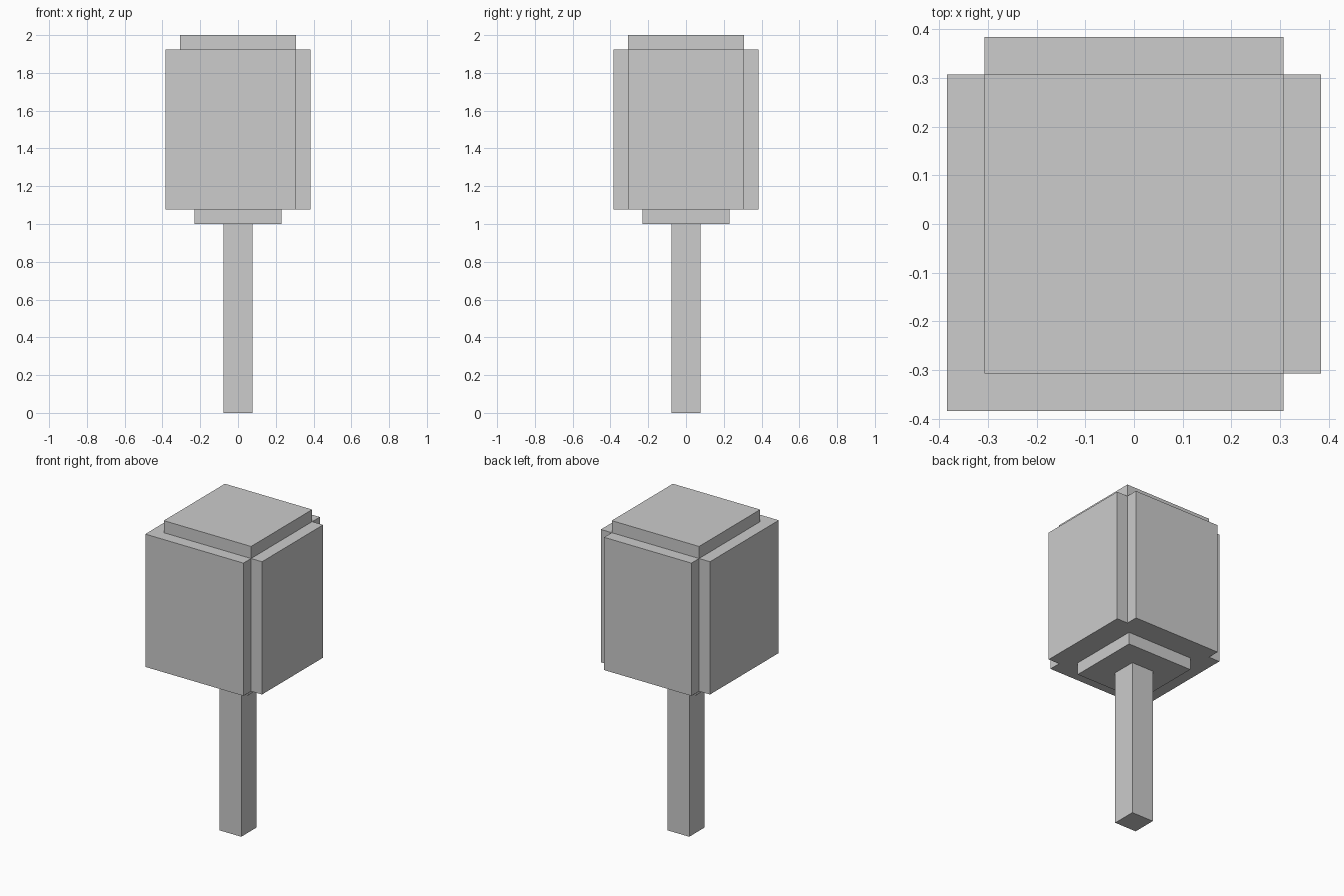
import bpy
import bmesh

U = 1 / 13  # block unit

cube = bpy.data.objects.get("Cube")
if cube:
    bpy.data.objects.remove(cube, do_unlink=True)

grey = bpy.data.materials.new("light_grey")
grey.use_nodes = True
colour = (0.604, 0.604, 0.604, 1)
grey.diffuse_color = colour
grey.node_tree.nodes["Principled BSDF"].inputs["Base Color"].default_value = colour


def prism(name, outline, bottom, top):
    """Extrude a plan outline between two heights, all in block units."""
    bm = bmesh.new()
    base = bm.faces.new([bm.verts.new((x * U, y * U, bottom * U)) for x, y in outline])
    extruded = bmesh.ops.extrude_face_region(bm, geom=[base], use_keep_orig=True)["geom"]
    verts = [v for v in extruded if isinstance(v, bmesh.types.BMVert)]
    bmesh.ops.translate(bm, verts=verts, vec=(0, 0, (top - bottom) * U))
    bmesh.ops.recalc_face_normals(bm, faces=bm.faces)
    mesh = bpy.data.meshes.new(name)
    bm.to_mesh(mesh)
    bm.free()
    mesh.materials.append(grey)
    obj = bpy.data.objects.new(name, mesh)
    bpy.context.collection.objects.link(obj)
    return obj


def square(r):
    return [(-r, -r), (r, -r), (r, r), (-r, r)]


# Stick and the collar above it
prism("stick", square(1), 0, 13)
prism("collar", square(3), 13, 14)

# Head: three notched corners, the front right one is full
head_outline = [(-5, -5), (4, -5), (4, -4), (5, -4), (5, 4), (4, 4),
                (4, 5), (-4, 5), (-4, 4), (-5, 4)]
prism("head", head_outline, 14, 25)

# Raised cap
prism("cap", square(4), 25, 26)
